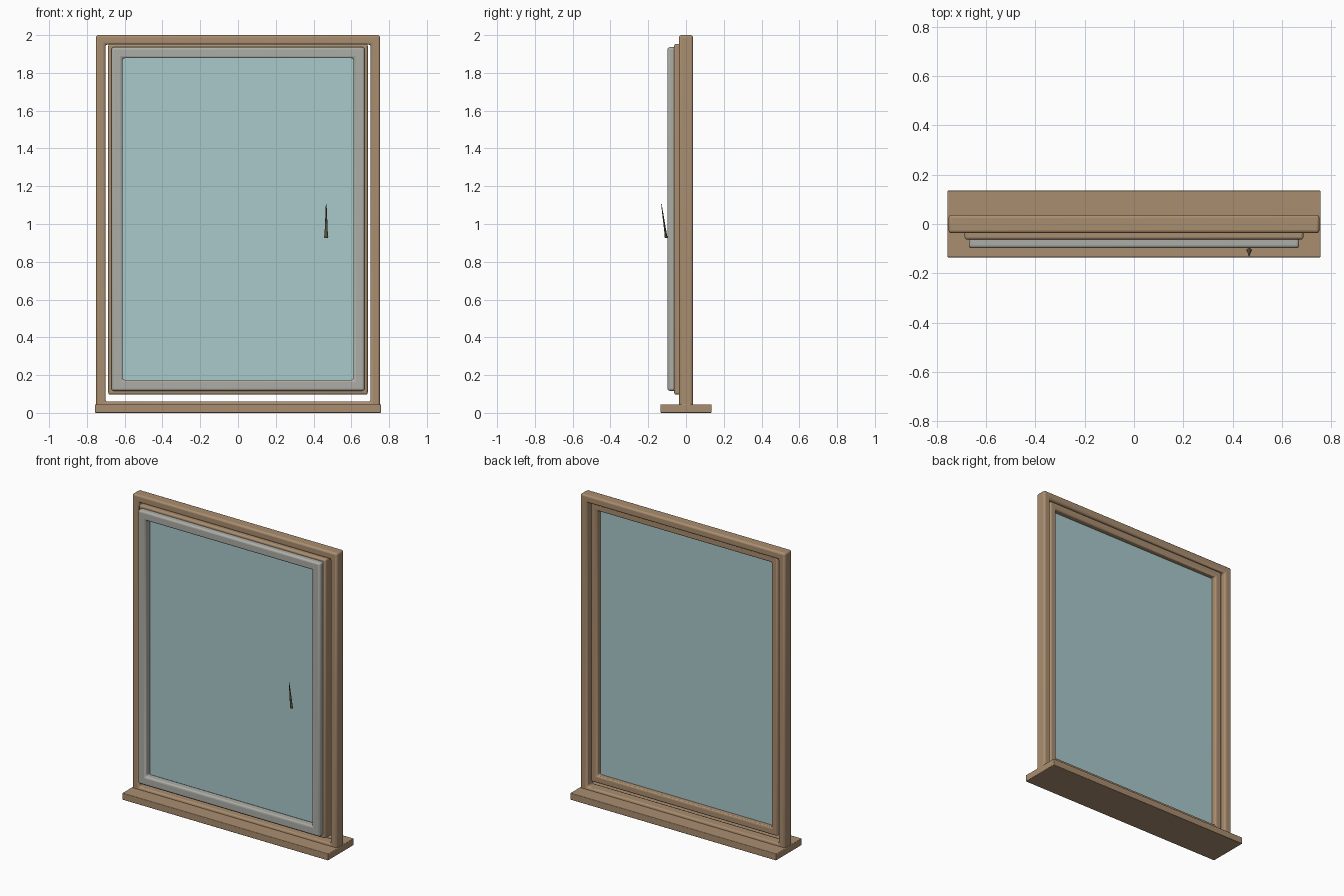
import bpy, bmesh, math
from mathutils import Vector

if "Cube" in bpy.data.objects:
    bpy.data.objects.remove(bpy.data.objects["Cube"])


def material(name, rgb):
    m = bpy.data.materials.new(name)
    m.diffuse_color = (*rgb, 1)
    m.use_nodes = True
    m.node_tree.nodes["Principled BSDF"].inputs["Base Color"].default_value = m.diffuse_color
    return m


wood = material("wood", (0.40, 0.27, 0.16))
metal = material("grey_trim", (0.42, 0.42, 0.39))
pane = material("glass", (0.40, 0.58, 0.60))
dark = material("dark_bronze", (0.10, 0.08, 0.05))


def finish(bm, name, mat, bevel=0, segments=3):
    bmesh.ops.recalc_face_normals(bm, faces=bm.faces)
    me = bpy.data.meshes.new(name)
    bm.to_mesh(me)
    bm.free()
    me.materials.append(mat)
    ob = bpy.data.objects.new(name, me)
    bpy.context.collection.objects.link(ob)
    if bevel:
        mod = ob.modifiers.new("rounded_edges", 'BEVEL')
        mod.width, mod.segments = bevel, segments
        mod.limit_method = 'ANGLE'
    bpy.ops.object.select_all(action='DESELECT')
    ob.select_set(True)
    bpy.context.view_layer.objects.active = ob
    bpy.ops.object.shade_smooth_by_angle(angle=math.radians(35))
    return ob


def box(name, mat, x, y0, y1, z0, z1, bevel=0):
    bm = bmesh.new()
    bmesh.ops.create_cube(bm, size=1)
    for v in bm.verts:
        v.co = Vector((v.co.x * 2 * x, y0 + (v.co.y + .5) * (y1 - y0),
                       z0 + (v.co.z + .5) * (z1 - z0)))
    return finish(bm, name, mat, bevel)


def ring(name, mat, x, z0, z1, width, y0, y1, bevel):
    """Rectangular mitred frame with a rounded profile."""
    bm = bmesh.new()
    loops = []
    for inset, y in ((0, y0), (width, y0), (width, y1), (0, y1)):
        a, lo, hi = x - inset, z0 + inset, z1 - inset
        loops.append([bm.verts.new(p) for p in
                      ((-a, y, lo), (a, y, lo), (a, y, hi), (-a, y, hi))])
    for i in range(4):
        for j in range(4):
            p, q, k = loops[i], loops[(i + 1) % 4], (j + 1) % 4
            bm.faces.new((p[j], p[k], q[k], q[j]))
    return finish(bm, name, mat, bevel)


# Fixed wooden surround and sill
ring("outer_frame", wood, 0.752, 0.01, 2.0, 0.05, -0.037, 0.037, 0.012)
box("sill", wood, 0.757, -0.135, 0.135, 0, 0.045, 0.004)

# Opening sash: wooden back, grey front trim, glazing
ring("sash", wood, 0.687, 0.097, 1.953, 0.047, -0.063, 0.02, 0.01)
ring("sash_trim", metal, 0.67, 0.117, 1.936, 0.058, -0.098, -0.042, 0.012)
box("glass_pane", pane, 0.655, -0.046, -0.014, 0.13, 1.92)

# Tapered handle, leaning forward, with a small foot
low, tip = Vector((0.467, -0.106, 0.935)), Vector((0.467, -0.13, 1.105))
rings = ((-0.055, 0.010), (0.0, 0.011), (0.03, 0.009), (1.0, 0.002))
bm = bmesh.new()
prev = None
for t, r in rings:
    c = low.lerp(tip, t)
    cur = [bm.verts.new(c + Vector((r * math.cos(a), 0.7 * r * math.sin(a), 0)))
           for a in (k * math.tau / 12 for k in range(12))]
    if prev:
        for k in range(12):
            n = (k + 1) % 12
            bm.faces.new((prev[k], prev[n], cur[n], cur[k]))
    else:
        bm.faces.new(cur[::-1])
    prev = cur
bm.faces.new(prev)
finish(bm, "handle", dark)
